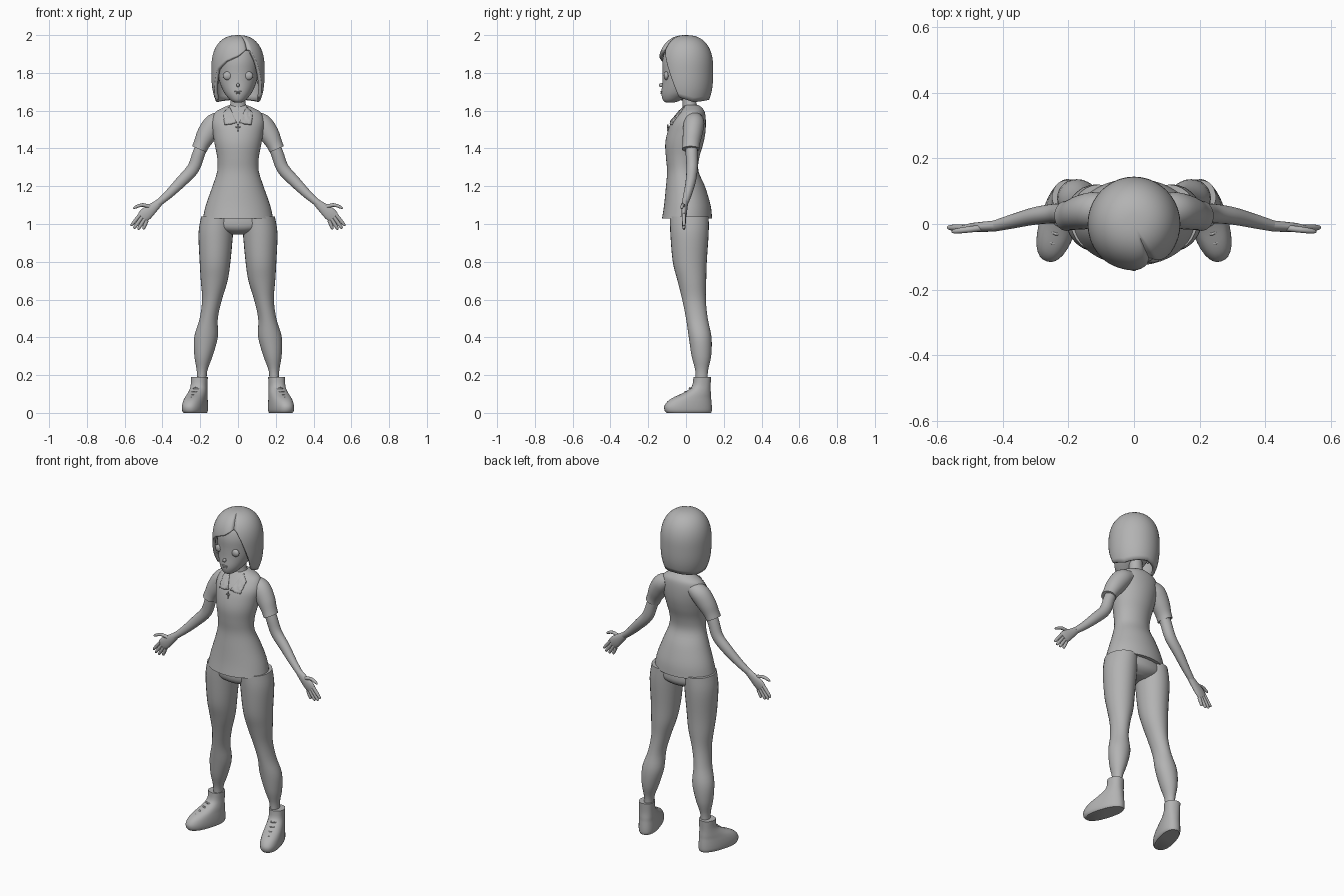
import bpy, bmesh, math
from mathutils import Vector

if "Cube" in bpy.data.objects:
    bpy.data.objects.remove(bpy.data.objects["Cube"])

clay = bpy.data.materials.new("grey_clay")
clay.diffuse_color = (0.45, 0.45, 0.45, 1)
clay.use_nodes = True
clay.node_tree.nodes["Principled BSDF"].inputs["Base Color"].default_value = clay.diffuse_color


def finish(name, verts, faces, mirror=False, angle=50):
    me = bpy.data.meshes.new(name)
    me.from_pydata(verts, [], faces)
    bm = bmesh.new()
    bm.from_mesh(me)
    bmesh.ops.recalc_face_normals(bm, faces=bm.faces)
    bm.to_mesh(me)
    bm.free()
    me.materials.append(clay)
    ob = bpy.data.objects.new(name, me)
    bpy.context.collection.objects.link(ob)
    bpy.ops.object.select_all(action='DESELECT')
    ob.select_set(True)
    bpy.context.view_layer.objects.active = ob
    bpy.ops.object.shade_smooth_by_angle(angle=math.radians(angle))
    if mirror:
        ob.modifiers.new("mirror", 'MIRROR').use_mirror_merge = False
    return ob


def spline(rows, sub):
    """Smooth curve through rows of numbers."""
    out = []
    for i in range(len(rows) - 1):
        a, b, c, d = (rows[max(0, min(len(rows) - 1, i + k))] for k in (-1, 0, 1, 2))
        for s in range(sub):
            t = s / sub
            out.append([0.5 * (2*q + (r-p)*t + (2*p-5*q+4*r-w)*t*t + (3*q-p-3*r+w)*t**3)
                        for p, q, r, w in zip(a, b, c, d)])
    return out + [list(rows[-1])]


def loft(name, rows, sub=4, n=28, tube=False, turn=0, power=2, mirror=False):
    """Rings (x, y, z, rx, ry); tubes face along their path, others stay level."""
    rows = spline(rows, sub)
    verts, faces = [], []
    for i, (x, y, z, rx, ry) in enumerate(rows):
        u = Vector((math.cos(turn), math.sin(turn), 0))
        v = Vector((-math.sin(turn), math.cos(turn), 0))
        if tube:
            a, b = rows[max(i - 1, 0)], rows[min(i + 1, len(rows) - 1)]
            v = Vector((0, 1, 0))
            u = v.cross(Vector(b[:3]) - Vector(a[:3])).normalized()
        for k in range(n):
            c, s = math.cos(2*math.pi*k/n), math.sin(2*math.pi*k/n)
            c, s = (math.copysign(abs(q) ** (2/power), q) for q in (c, s))
            verts.append(Vector((x, y, z)) + u*rx*c + v*ry*s)
    for i in range(len(rows) - 1):
        for k in range(n):
            j = (k + 1) % n
            faces.append((i*n+k, i*n+j, (i+1)*n+j, (i+1)*n+k))
    faces += [tuple(range(n)), tuple(range(len(verts) - n, len(verts)))]
    return finish(name, verts, faces, mirror)


def level(rows):
    """(z, half width, front y, back y) to rings."""
    return [(0, (f+b)/2, z, w, (b-f)/2) for z, w, f, b in rows]


def ball(name, loc, size, mirror=False):
    x, y, z = loc
    rows = []
    for i in range(11):
        a = math.pi * (0.02 + 0.96*i/10)
        rows.append((x, y, z - size[2]*math.cos(a), size[0]*math.sin(a), size[1]*math.sin(a)))
    return loft(name, rows, 1, 20, mirror=mirror)


# Shirt body and sleeves
shirt = level([(1.03, .186, -.127, .138), (1.1, .17, -.116, .13), (1.2, .135, -.106, .1),
               (1.28, .11, -.1, .066), (1.35, .11, -.106, .07), (1.42, .123, -.11, .09),
               (1.48, .133, -.1, .102), (1.54, .14, -.078, .105), (1.59, .122, -.042, .1),
               (1.615, .08, -.022, .085), (1.63, .045, -.012, .065)])
loft("shirt", shirt, 4, 40)
loft("sleeve", [(.08, .045, 1.555, .04, .045), (.125, .042, 1.53, .055, .055),
                (.165, .035, 1.475, .053, .052), (.192, .028, 1.425, .043, .046),
                (.205, .025, 1.396, .041, .046)], tube=True, mirror=True)

# Arms, palms and fingers
loft("arm", [(.165, .03, 1.47, .032, .032), (.205, .03, 1.38, .033, .032),
             (.237, .032, 1.295, .033, .03), (.3, .025, 1.225, .03, .027),
             (.37, .008, 1.155, .023, .022), (.425, -.006, 1.108, .018, .017)],
     n=20, tube=True, mirror=True)
loft("palm", [(.41, -.004, 1.12, .018, .016), (.45, -.008, 1.085, .027, .016),
              (.485, -.01, 1.055, .034, .014), (.507, -.011, 1.035, .031, .01)],
     n=20, tube=True, mirror=True)
fingers = {"index_finger": ((.518, 1.05), (.567, .99)), "middle_finger": ((.507, 1.038), (.552, .975)),
           "ring_finger": ((.495, 1.026), (.53, .97)), "little_finger": ((.482, 1.02), (.502, .972)),
           "thumb": ((.455, 1.088), (.555, 1.082))}
for name, ((x0, z0), (x1, z1)) in fingers.items():
    lift = .016 if name == "thumb" else 0
    rows = [(x0 + (x1-x0)*t, -.011 - .012*t*(lift > 0), z0 + (z1-z0)*t + lift*math.sin(math.pi*t), r, r)
            for t, r in ((0, .01), (.5, .0095), (.85, .008), (.97, .005), (1, .001))]
    loft(name, rows, 2, 12, tube=True, mirror=True)

# Pelvis and legs
loft("pelvis", level([(.945, .05, -.03, .07), (.965, .13, -.07, .105), (1.0, .185, -.085, .12),
                      (1.08, .165, -.08, .11)]))
leg = [(1.04, .02, .195, -.085, .12), (.95, .026, .209, -.083, .12), (.8, .04, .203, -.07, .11),
       (.7, .055, .197, -.045, .107), (.6, .085, .19, -.02, .105), (.5, .107, .203, 0, .115),
       (.4, .107, .232, .015, .135), (.3, .135, .231, .03, .133), (.22, .163, .218, .05, .116),
       (.15, .165, .22, .05, .115)]
loft("leg", [((a+b)/2, (f+k)/2, z, (b-a)/2, (k-f)/2) for z, a, b, f, k in leg], mirror=True)

# Shoes: level slices shifted along the turned-out foot direction
TURN = math.radians(17)


def foot(d, z, side=0):
    """Point d forward of the ankle."""
    return (.205 + d*math.sin(TURN) + side*math.cos(TURN), .085 - d*math.cos(TURN) + side*math.sin(TURN), z)


shoe = [(0, .195, -.048, .05), (.012, .205, -.052, .056), (.035, .207, -.052, .057),
        (.06, .19, -.05, .055), (.08, .16, -.048, .052), (.1, .115, -.047, .049),
        (.125, .07, -.045, .045), (.15, .05, -.045, .043), (.19, .045, -.047, .044)]
loft("shoe", [(*foot((f+b)/2, z), w, (f-b)/2) for z, f, b, w in shoe], 3, 32,
     turn=TURN, power=2.3, mirror=True)
for i, (d, z) in enumerate(((.15, .081), (.12, .096), (.092, .112), (.068, .131))):
    loft("lace_%d" % (i+1), [(*foot(d - .022*abs(s)**2, z - .012*s*s, s*.026), .005, .005)
                             for s in (-1, -.5, 0, .5, 1)], 2, 8, tube=True, mirror=True)

# Neck and head
loft("neck", level([(1.58, .06, -.02, .075), (1.62, .045, -.018, .06), (1.66, .038, -.02, .052),
                    (1.72, .04, -.03, .05)]))
loft("head", level([(1.642, .012, -.1, -.07), (1.65, .032, -.118, -.04), (1.67, .054, -.127, 0),
                    (1.7, .076, -.13, .05), (1.75, .097, -.125, .085), (1.8, .105, -.124, .1),
                    (1.87, .108, -.124, .11), (1.93, .085, -.1, .09), (1.965, .03, -.03, .03)]), 4, 36)
ball("eye", (.054, -.104, 1.785), (.026, .014, .023), True)
ball("nose", (0, -.13, 1.735), (.009, .014, .011))
ball("upper_lip", (0, -.129, 1.701), (.02, .006, .004))
ball("lower_lip", (0, -.128, 1.692), (.014, .007, .005))
ball("ear", (.108, -.005, 1.77), (.01, .02, .03), True)

# Bobbed hair: a shell whose lower edge height depends on direction (0 = front)
hem = [(-180, 1.66), (-110, 1.645), (-76, 1.655), (-63, 1.73), (-51, 1.815), (-28, 1.86), (0, 1.89),
       (22, 1.925), (31, 1.92), (42, 1.87), (55, 1.79), (73, 1.67), (110, 1.645), (180, 1.66)]


def hem_z(a):
    for (a0, z0), (a1, z1) in zip(hem, hem[1:]):
        if a <= a1:
            return z0 + (z1-z0)*(a-a0)/(a1-a0)


N, ROWS = 120, 24
verts, faces = [(0, 0, 2)], []
for r in range(1, ROWS + 1):
    for k in range(N):
        deg = -180 + 360*k/N
        a, t = math.radians(deg), r/ROWS
        z = 2 - (2 - hem_z(deg)) * t**1.7
        h = (z - 1.82) / .18
        s = (1 - h**2.4) ** (1/2.4) if h > 0 else 1 - .2*abs(h)**3
        s -= .09*math.exp(-((deg-25)/4)**2) * min(1, 3*t)      # parting groove
        s += .03*math.exp(-((deg-5)/14)**2) * t                 # swept fringe
        verts.append((.141*s*math.sin(a), -.144*s*math.cos(a), z))
for k in range(N):
    j = (k + 1) % N
    faces.append((0, 1+k, 1+j))
    for r in range(ROWS - 1):
        faces.append((1+r*N+k, 1+(r+1)*N+k, 1+(r+1)*N+j, 1+r*N+j))
hair = finish("hair", verts, faces)
shell = hair.modifiers.new("thickness", 'SOLIDIFY')
shell.thickness, shell.offset = .018, -1

# Collar flaps laid over the chest
rings = spline(shirt, 4)


def chest_y(x, z):
    _, cy, _, w, d = min(rings, key=lambda q: abs(q[2] - z))
    return cy - d*math.sqrt(max(0, 1 - (x/w)**2))


corners = [Vector(p) for p in ((.006, 1.535), (.072, 1.528), (.078, 1.59), (.046, 1.622))]
M = 8
verts, faces = [], []
for i in range(M + 1):
    for j in range(M + 1):
        p = corners[0].lerp(corners[1], i/M).lerp(corners[3].lerp(corners[2], i/M), j/M)
        verts.append((p.x, chest_y(p.x, p.y) - .006, p.y))
for i in range(M):
    for j in range(M):
        q = i*(M+1) + j
        faces.append((q, q+1, q+M+2, q+M+1))
collar = finish("collar", verts, faces, True)
collar.modifiers.new("thickness", 'SOLIDIFY').thickness = .008

# Pendant
ball("pendant_bar", (0, -.096, 1.508), (.004, .005, .022))
ball("pendant_cross_bar", (0, -.096, 1.513), (.014, .005, .004))
